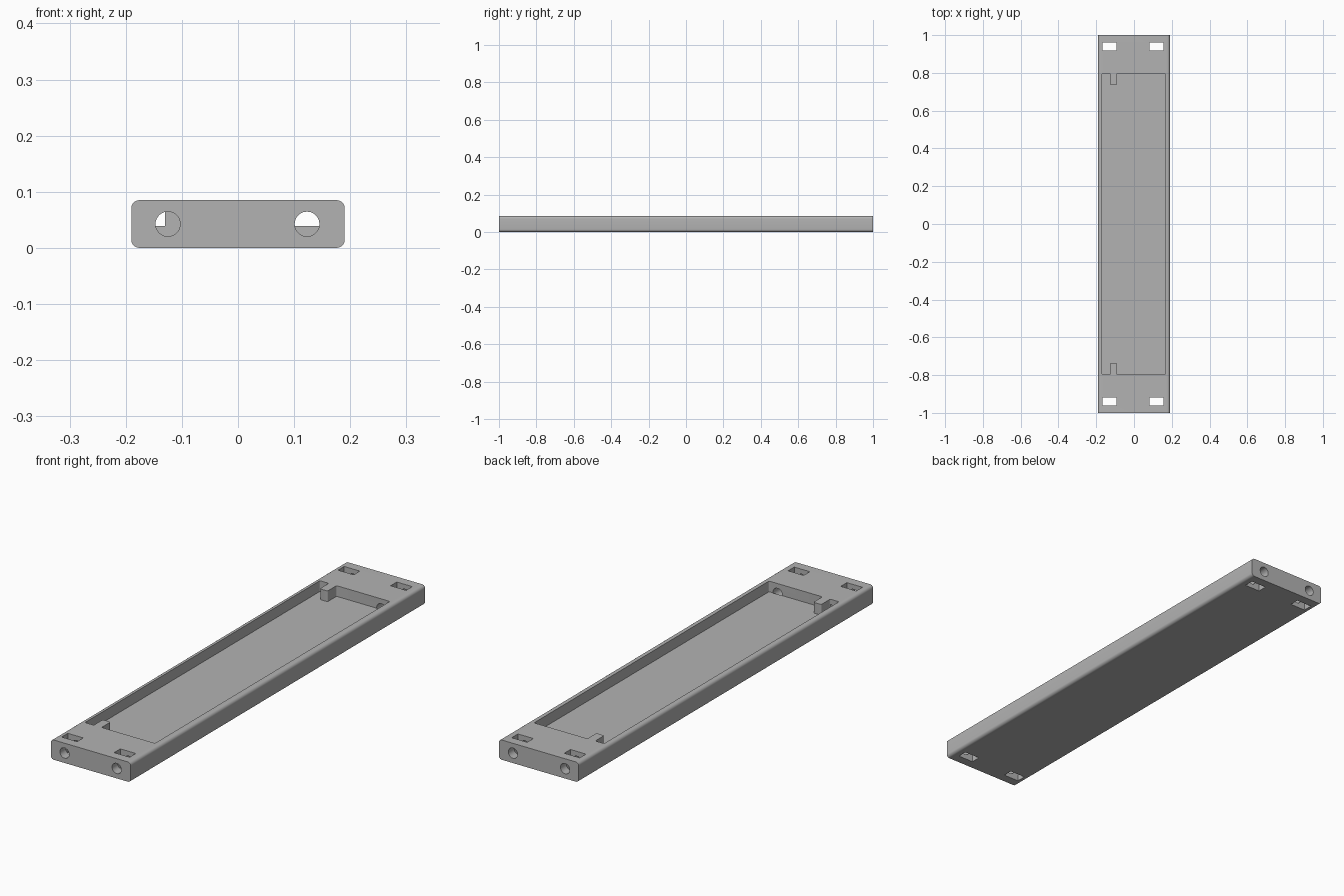
import bpy, bmesh, math
from mathutils import Matrix, Vector

if "Cube" in bpy.data.objects:
    bpy.data.objects.remove(bpy.data.objects["Cube"], do_unlink=True)

WIDTH, LENGTH, HEIGHT = 0.38, 2.0, 0.085
FLOOR = 0.039
POCKET_END = 0.798
HOLE_X = (-0.125, 0.123)
SLOT_X = (-0.13, 0.12)

grey = bpy.data.materials.new("plain_grey")
grey.use_nodes = True
colour = (0.45, 0.45, 0.45, 1)
grey.diffuse_color = colour
grey.node_tree.nodes["Principled BSDF"].inputs["Base Color"].default_value = colour


def make_object(name, bm):
    bmesh.ops.recalc_face_normals(bm, faces=bm.faces[:])
    mesh = bpy.data.meshes.new(name)
    bm.to_mesh(mesh)
    bm.free()
    mesh.materials.append(grey)
    obj = bpy.data.objects.new(name, mesh)
    bpy.context.collection.objects.link(obj)
    return obj


def box(bm, centre, size):
    matrix = Matrix.Translation(centre) @ Matrix.Diagonal((*size, 1))
    bmesh.ops.create_cube(bm, size=1, matrix=matrix)


def rounded(points, radius, steps=5):
    """Round every corner of a closed 2D outline."""
    result = []
    for i, p in enumerate(points):
        p = Vector(p)
        a = (Vector(points[i - 1]) - p).normalized() * radius
        b = (Vector(points[(i + 1) % len(points)]) - p).normalized() * radius
        for k in range(steps + 1):
            t = math.pi / 2 * k / steps
            result.append(p + a * (1 - math.sin(t)) + b * (1 - math.cos(t)))
    return result


# Long bar with its four lengthwise edges rounded
bm = bmesh.new()
box(bm, (0, 0, HEIGHT / 2), (WIDTH, LENGTH, HEIGHT))
long_edges = [e for e in bm.edges
              if abs(e.verts[0].co.y - e.verts[1].co.y) > 1]
bmesh.ops.bevel(bm, geom=long_edges, offset=0.014, segments=6,
                profile=0.5, affect='EDGES')
tray = make_object("tray_body", bm)

# Pocket outline, leaving one locating tab at each end
left, right, tab_left, tab_right, tab_tip = -0.169, 0.164, -0.127, -0.09, 0.737
half = [(right, POCKET_END), (tab_right, POCKET_END), (tab_right, tab_tip),
        (tab_left, tab_tip), (tab_left, POCKET_END), (left, POCKET_END)]
outline = half + [(x, -y) for x, y in reversed(half)]
bm = bmesh.new()
face = bm.faces.new([bm.verts.new((p.x, p.y, FLOOR))
                     for p in rounded(outline, 0.006)])
extruded = bmesh.ops.extrude_face_region(bm, geom=[face])["geom"]
bmesh.ops.translate(bm, vec=(0, 0, 0.1),
                    verts=[v for v in extruded if isinstance(v, bmesh.types.BMVert)])
cutters = [make_object("pocket_cutter", bm)]

# Strap slots through the bar and round holes in from each end
for end in (-1, 1):
    for slot_x, hole_x in zip(SLOT_X, HOLE_X):
        bm = bmesh.new()
        box(bm, (slot_x, end * 0.939, HEIGHT / 2), (0.074, 0.042, 0.2))
        cutters.append(make_object("slot_cutter", bm))
        bm = bmesh.new()
        inner = POCKET_END - 0.001
        outer = 1.02
        matrix = (Matrix.Translation((hole_x, end * (inner + outer) / 2, HEIGHT / 2))
                  @ Matrix.Rotation(math.pi / 2, 4, 'X'))
        bmesh.ops.create_cone(bm, cap_ends=True, segments=40, radius1=0.022,
                              radius2=0.022, depth=outer - inner, matrix=matrix)
        cutters.append(make_object("hole_cutter", bm))

# Cut everything out of the bar
bpy.ops.object.select_all(action='DESELECT')
bpy.context.view_layer.objects.active = tray
tray.select_set(True)
for cutter in cutters:
    cutter.hide_render = True
    mod = tray.modifiers.new("cut", 'BOOLEAN')
    mod.operation = 'DIFFERENCE'
    mod.solver = 'EXACT'
    mod.object = cutter
    bpy.ops.object.modifier_apply(modifier=mod.name)
for cutter in cutters:
    bpy.data.objects.remove(cutter, do_unlink=True)

bpy.ops.object.shade_smooth_by_angle(angle=math.radians(30))
